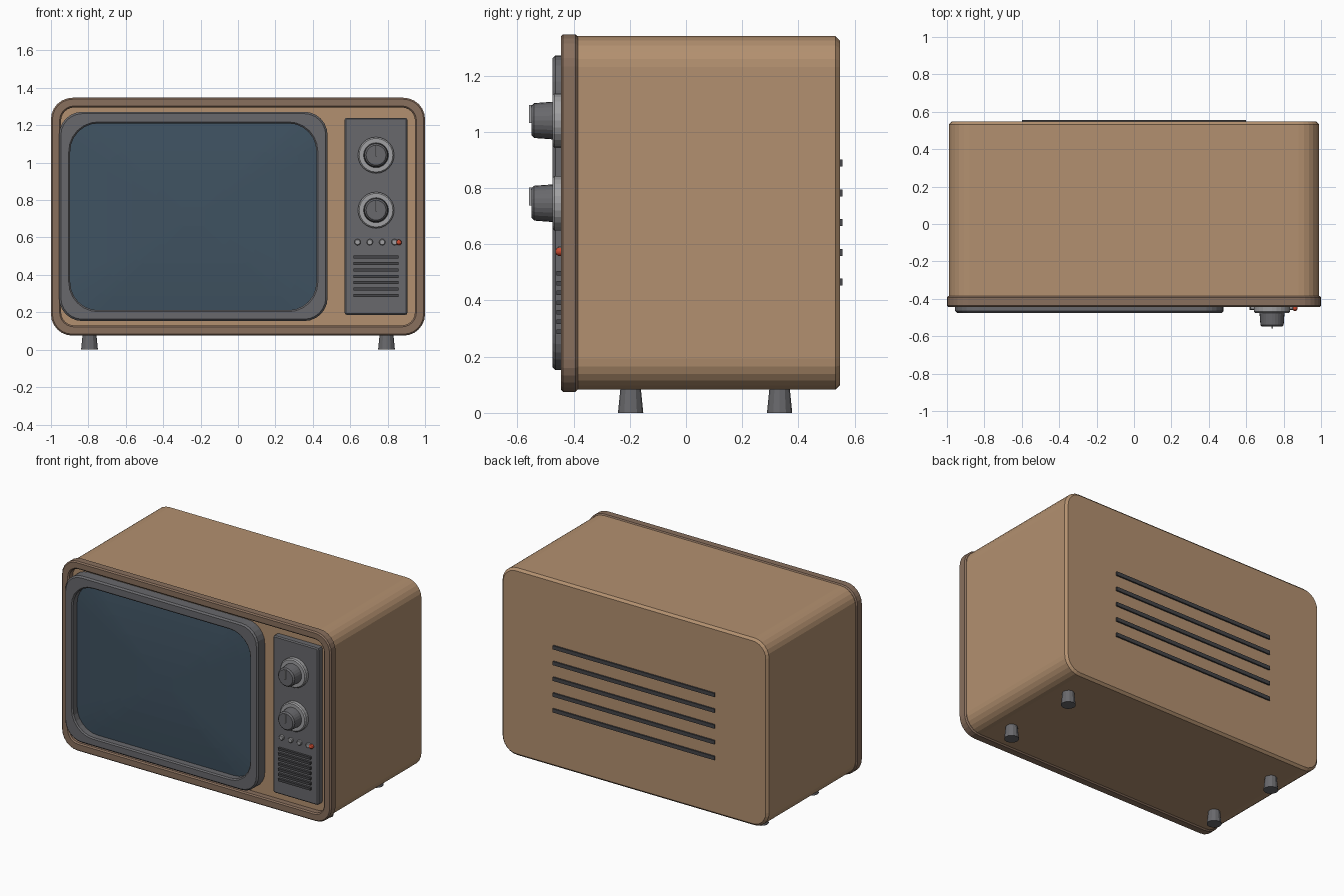
import bpy, bmesh
from math import sin, cos, pi

if "Cube" in bpy.data.objects:
    bpy.data.objects.remove(bpy.data.objects["Cube"])


def material(name, rgb):
    m = bpy.data.materials.new(name)
    m.diffuse_color = (*rgb, 1)
    m.use_nodes = True
    m.node_tree.nodes["Principled BSDF"].inputs["Base Color"].default_value = m.diffuse_color
    return m


WOOD = material("wood", (0.45, 0.28, 0.16))
TRIM = material("dark_wood", (0.25, 0.16, 0.11))
DARK = material("dark_grey", (0.14, 0.14, 0.15))
SLOT = material("slot_grey", (0.06, 0.06, 0.065))
METAL = material("metal", (0.35, 0.35, 0.36))
GLASS = material("screen_glass", (0.05, 0.085, 0.12))
RED = material("red", (0.6, 0.07, 0.03))


def finish(name, bm, mat):
    bmesh.ops.recalc_face_normals(bm, faces=bm.faces)
    me = bpy.data.meshes.new(name)
    bm.to_mesh(me)
    bm.free()
    me.materials.append(mat)
    ob = bpy.data.objects.new(name, me)
    bpy.context.collection.objects.link(ob)
    return ob


def rrect(x0, x1, z0, z1, r, y, n=6):
    """Rounded rectangle loop in the xz plane."""
    pts = []
    for k, (cx, cz) in enumerate([(x1 - r, z1 - r), (x0 + r, z1 - r),
                                  (x0 + r, z0 + r), (x1 - r, z0 + r)]):
        for i in range(n + 1):
            a = pi / 2 * (k + i / n)
            pts.append((cx + r * cos(a), y, cz + r * sin(a)))
    return pts


def circle(cx, cz, r, y, n=24):
    return [(cx + r * cos(2 * pi * i / n), y, cz + r * sin(2 * pi * i / n)) for i in range(n)]


def loft(name, loops, mat, ring=False):
    """Skin the loops; cap the ends, or join last to first for a frame."""
    bm = bmesh.new()
    vs = [[bm.verts.new(p) for p in lp] for lp in loops]
    n = len(vs[0])
    pairs = list(zip(vs, vs[1:])) + ([(vs[-1], vs[0])] if ring else [])
    for a, b in pairs:
        for i in range(n):
            j = (i + 1) % n
            bm.faces.new((a[i], a[j], b[j], b[i]))
    if not ring:
        bm.faces.new(vs[0])
        bm.faces.new(vs[-1])
    return finish(name, bm, mat)


def box(name, x0, x1, y0, y1, z0, z1, mat):
    return loft(name, [[(x0, y, z0), (x1, y, z0), (x1, y, z1), (x0, y, z1)] for y in (y0, y1)], mat)


def inset(rect, d):
    x0, x1, z0, z1, r = rect
    return (x0 + d, x1 - d, z0 + d, z1 - d, r - d)


# cabinet with chamfered back edge
cab = (-0.99, 0.99, 0.083, 1.34, 0.11)
loft("cabinet", [rrect(*cab, -0.40), rrect(*cab, 0.532), rrect(*inset(cab, 0.015), 0.547)], WOOD)

# raised frame around the front
fo = (-1.0, 1.0, 0.075, 1.347, 0.115)
fi = (-0.946, 0.946, 0.13, 1.295, 0.07)
loft("front_frame", [
    rrect(*inset(fo, 0.008), -0.385), rrect(*fo, -0.393), rrect(*fo, -0.437),
    rrect(*inset(fo, 0.008), -0.445), rrect(*inset(fi, -0.008), -0.445),
    rrect(*fi, -0.437), rrect(*fi, -0.385)], TRIM, ring=True)

# screen surround
bo = (-0.957, 0.479, 0.153, 1.272, 0.125)
bi = (-0.897, 0.419, 0.211, 1.21, 0.15)
loft("screen_surround", [
    rrect(*bo, -0.39), rrect(*bo, -0.465), rrect(*inset(bo, 0.01), -0.475),
    rrect(*inset(bi, -0.008), -0.475), rrect(*bi, -0.467), rrect(*bi, -0.39)], DARK, ring=True)

# gently domed screen
cx, cz = (bi[0] + bi[1]) / 2, (bi[2] + bi[3]) / 2
hw, hh = (bi[1] - bi[0]) / 2, (bi[3] - bi[2]) / 2
loops = [rrect(*bi, -0.395)]
for t in (1, 0.85, 0.7, 0.5, 0.3, 0.1):
    loops.append(rrect(cx - hw * t, cx + hw * t, cz - hh * t, cz + hh * t,
                       bi[4] * t, -0.425 - 0.025 * (1 - t * t)))
loft("screen", loops, GLASS)

# control panel
cp = (0.57, 0.906, 0.186, 1.24, 0.012)
loft("control_panel", [rrect(*cp, -0.39, 2), rrect(*cp, -0.437, 2),
                       rrect(*inset(cp, 0.007), -0.444, 2)], DARK)

# two dials with pointer
for name, z in (("upper", 1.04), ("lower", 0.746)):
    x = 0.738
    loft(name + "_dial_plate", [circle(x, z, r, y) for r, y in
                                ((0.097, -0.43), (0.097, -0.468), (0.09, -0.475))], METAL)
    loft(name + "_dial_knob", [circle(x, z, r, y) for r, y in
                               ((0.068, -0.46), (0.062, -0.54), (0.053, -0.549))], DARK)
    box(name + "_dial_pointer", x - 0.004, x + 0.004, -0.558, -0.53, z - 0.008, z + 0.055, METAL)

# push buttons and power light
for i in range(4):
    x = 0.639 + 0.066 * i
    loft(f"button_{i + 1}", [circle(x, 0.575, r, y, 12) for r, y in
                             ((0.017, -0.43), (0.017, -0.454), (0.013, -0.458))], METAL)
loft("power_light", [circle(0.86, 0.574, r, y, 12) for r, y in
                     ((0.015, -0.43), (0.015, -0.455), (0.011, -0.461), (0.005, -0.464))], RED)

# speaker slats
for i in range(7):
    z = 0.289 + 0.0345 * i
    box(f"speaker_slat_{i + 1}", 0.618, 0.858, -0.46, -0.435, z - 0.008, z + 0.008, SLOT)

# back vents
for i in range(5):
    z = 0.465 + 0.106 * i
    box(f"back_vent_{i + 1}", -0.6, 0.6, 0.535, 0.557, z - 0.0125, z + 0.0125, SLOT)

# feet, wider at the floor
for sx in (-1, 1):
    for y in (-0.197, 0.333):
        bm = bmesh.new()
        bmesh.ops.create_cone(bm, cap_ends=True, segments=12, radius1=0.045, radius2=0.036, depth=0.09)
        bmesh.ops.translate(bm, verts=bm.verts, vec=(0.794 * sx, y, 0.045))
        finish(("left" if sx < 0 else "right") + ("_front_foot" if y < 0 else "_back_foot"), bm, DARK)
